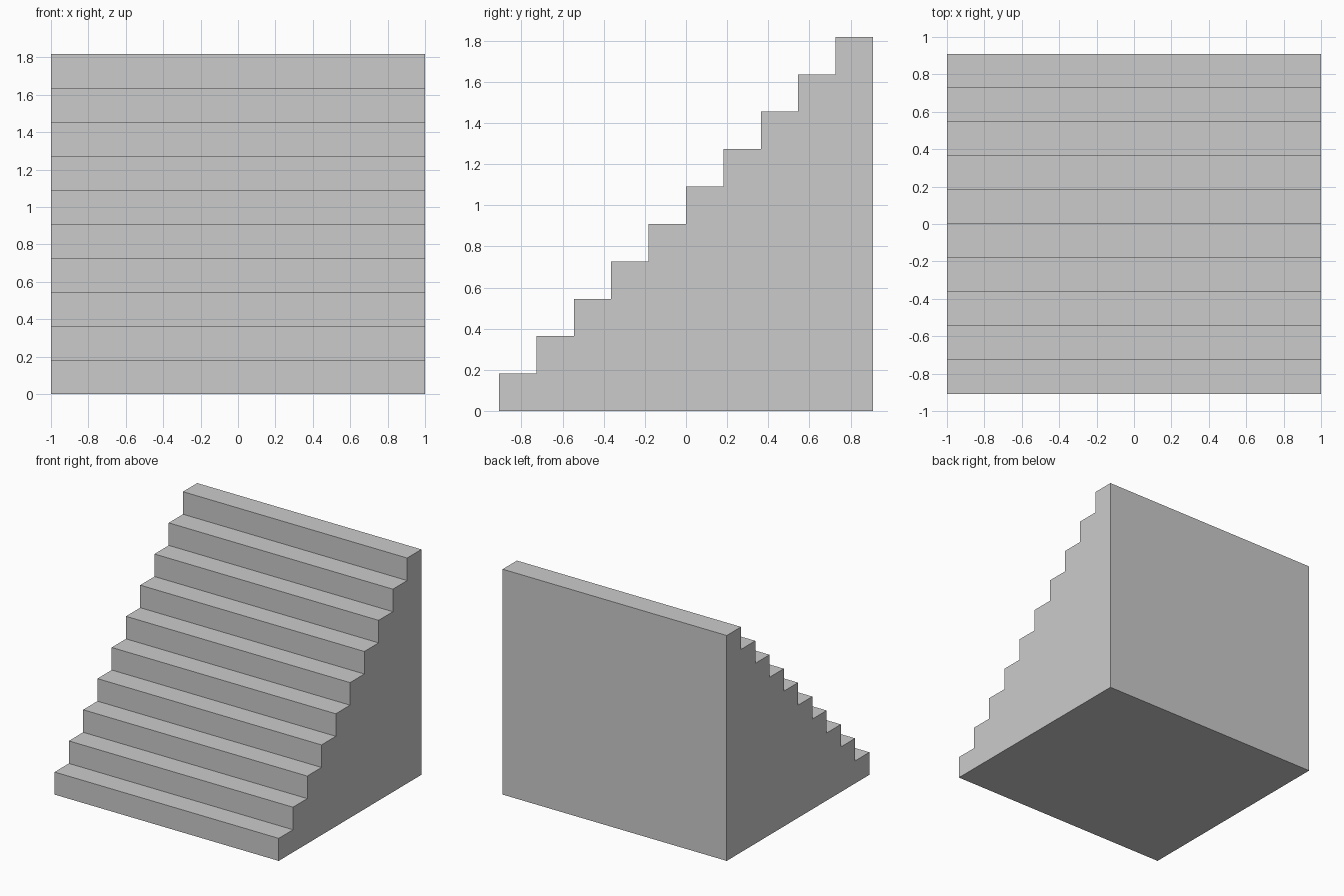
import bpy, bmesh

if "Cube" in bpy.data.objects:
    bpy.data.objects.remove(bpy.data.objects["Cube"])

STEPS = 10
WIDTH = 2.0
STEP = 2.0 / 11          # equal rise and run
HALF = STEPS * STEP / 2  # half the depth

# Side profile (y, z): bottom edge, back edge, then the steps
profile = [(HALF, 0.0), (-HALF, 0.0)]
for i in range(STEPS):
    y = -HALF + i * STEP
    z = (i + 1) * STEP
    profile += [(y, z), (y + STEP, z)]

# Solid staircase: extrude the profile across the width
bm = bmesh.new()
side = bm.faces.new([bm.verts.new((-WIDTH / 2, y, z)) for y, z in profile])
result = bmesh.ops.extrude_face_region(bm, geom=[side], use_keep_orig=True)
moved = [g for g in result["geom"] if isinstance(g, bmesh.types.BMVert)]
bmesh.ops.translate(bm, verts=moved, vec=(WIDTH, 0, 0))
bmesh.ops.recalc_face_normals(bm, faces=bm.faces)

mesh = bpy.data.meshes.new("staircase")
bm.to_mesh(mesh)
bm.free()
staircase = bpy.data.objects.new("staircase", mesh)
bpy.context.collection.objects.link(staircase)
